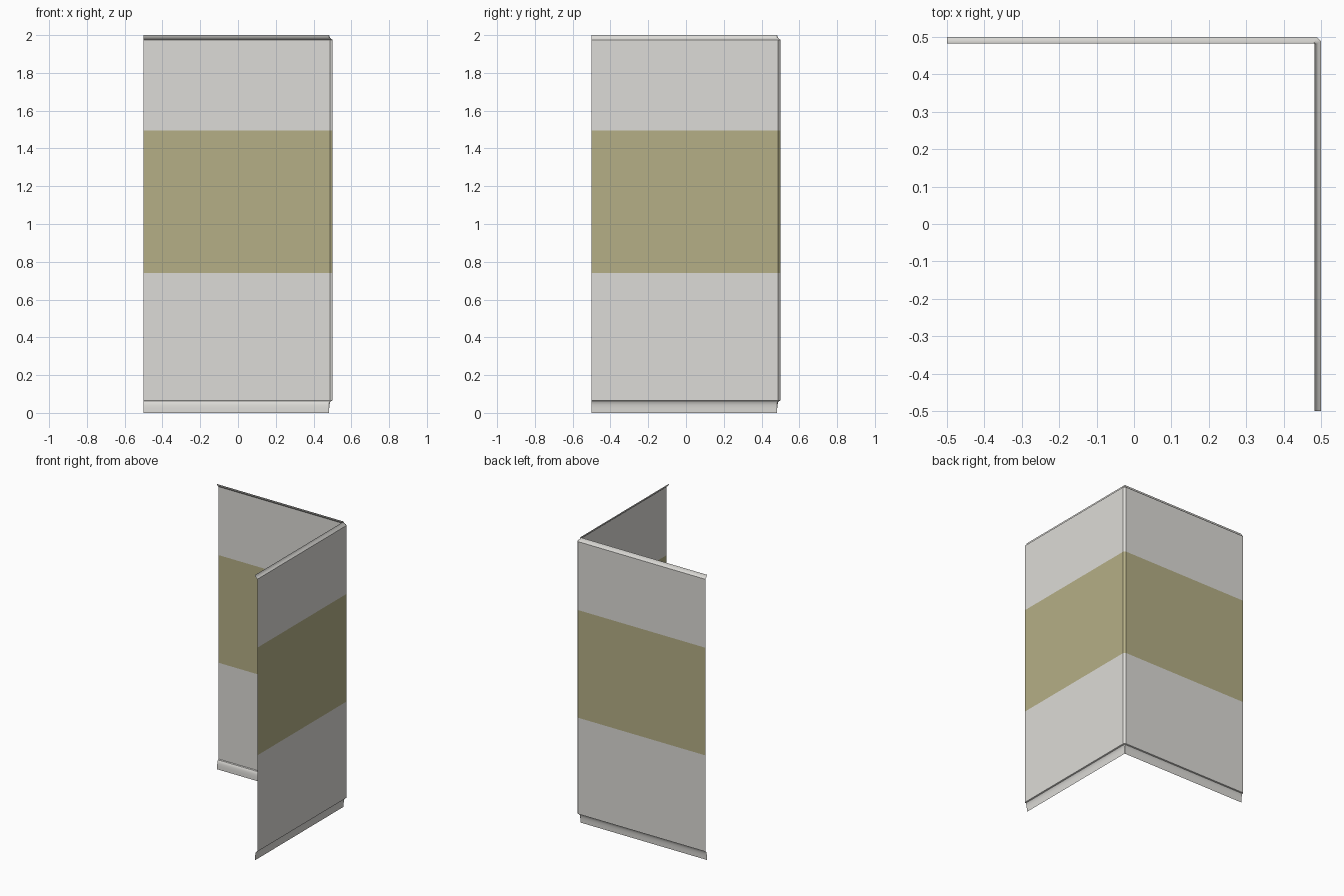
import bpy, bmesh, math

if "Cube" in bpy.data.objects:
    bpy.data.objects.remove(bpy.data.objects["Cube"])


def make_material(name, rgb):
    m = bpy.data.materials.new(name)
    m.diffuse_color = (*rgb, 1.0)
    m.use_nodes = True
    m.node_tree.nodes["Principled BSDF"].inputs["Base Color"].default_value = m.diffuse_color
    return m


wall_grey = make_material("wall_grey", (0.72, 0.71, 0.68))
stripe_olive = make_material("stripe_olive", (0.46, 0.43, 0.24))

# Wall profile: (inward offset, height), from the recessed foot lip to the folded top
STRIPE = (0.74, 1.495)
profile = [(0.0174, 0.0), (0.0170, 0.025), (0.0155, 0.042), (0.0125, 0.055),
           (0.0080, 0.062), (0.0, 0.065),
           (0.0, STRIPE[0]), (0.0, STRIPE[1]),
           (0.0, 1.975), (0.0080, 1.981), (0.0145, 1.989), (0.0174, 2.0)]


def path(d, half=0.5, chamfer=0.012):
    """L-shaped plan with a small chamfered corner, offset inward by d."""
    e = half - d
    c = chamfer - d * (2 - math.sqrt(2))
    return [(e, -half), (e, e - c), (e - c, e), (-half, e)]


# Sweep the profile round the corner
bm = bmesh.new()
rows = [[bm.verts.new((x, y, z)) for x, y in path(d)] for d, z in profile]
for low, high in zip(rows, rows[1:]):
    for i in range(len(low) - 1):
        f = bm.faces.new((low[i], low[i + 1], high[i + 1], high[i]))
        # Painted stripe chosen by height
        zc = (low[0].co.z + high[0].co.z) / 2
        f.material_index = 1 if STRIPE[0] < zc < STRIPE[1] else 0

mesh = bpy.data.meshes.new("corner_wall")
bm.to_mesh(mesh)
bm.free()
mesh.materials.append(wall_grey)
mesh.materials.append(stripe_olive)
wall = bpy.data.objects.new("corner_wall", mesh)
bpy.context.collection.objects.link(wall)

# Smooth the curved lips, keep the folds crisp
bpy.context.view_layer.objects.active = wall
wall.select_set(True)
bpy.ops.object.shade_smooth_by_angle(angle=math.radians(28))
